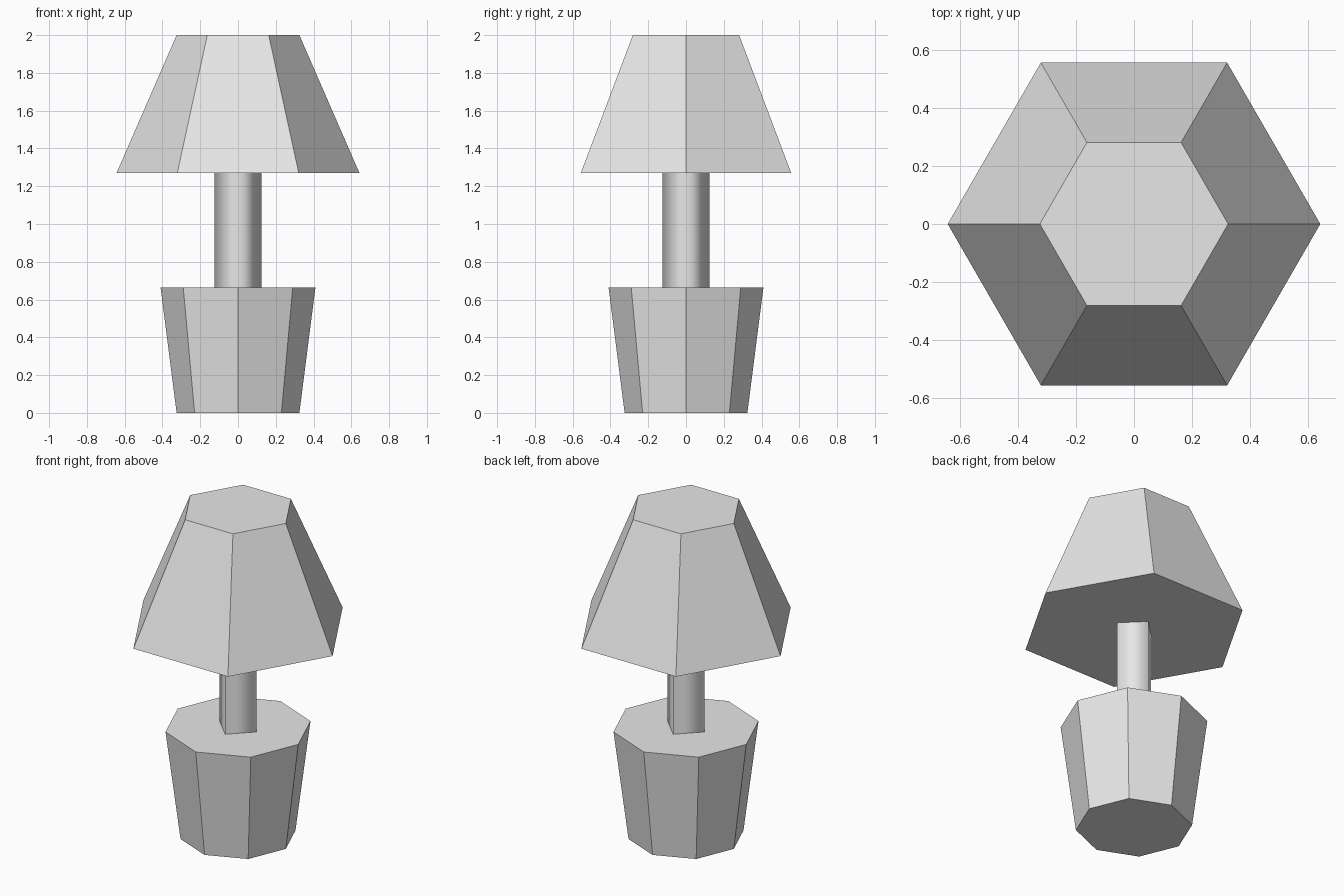
import bpy
import math

cube = bpy.data.objects.get("Cube")
if cube:
    bpy.data.objects.remove(cube, do_unlink=True)

# Single plain grey
grey = bpy.data.materials.new("light_grey")
grey.use_nodes = True
colour = (0.8, 0.8, 0.8, 1)
grey.diffuse_color = colour
grey.node_tree.nodes["Principled BSDF"].inputs["Base Color"].default_value = colour


def tapered_prism(name, sides, r_bottom, r_top, z0, z1, turn=0, caps='NGON'):
    """Regular tapered prism standing between two heights."""
    bpy.ops.mesh.primitive_cone_add(
        vertices=sides, radius1=r_bottom, radius2=r_top, depth=z1 - z0,
        end_fill_type=caps, location=(0, 0, (z0 + z1) / 2), rotation=(0, 0, turn))
    obj = bpy.context.object
    obj.name = obj.data.name = name
    bpy.ops.object.transform_apply(location=True, rotation=True, scale=True)
    obj.data.materials.append(grey)
    return obj


# Octagonal base, corners on the axes
tapered_prism("base", 8, 0.325, 0.41, 0, 0.665)

# Square stem set on its corner, smooth shaded, ends closed by its neighbours
tapered_prism("stem", 4, 0.125, 0.125, 0.665, 1.27, caps='NOTHING')
bpy.ops.object.shade_smooth()

# Hexagonal shade with corners on the x axis
tapered_prism("shade", 6, 0.643, 0.325, 1.27, 2, turn=math.radians(30))
